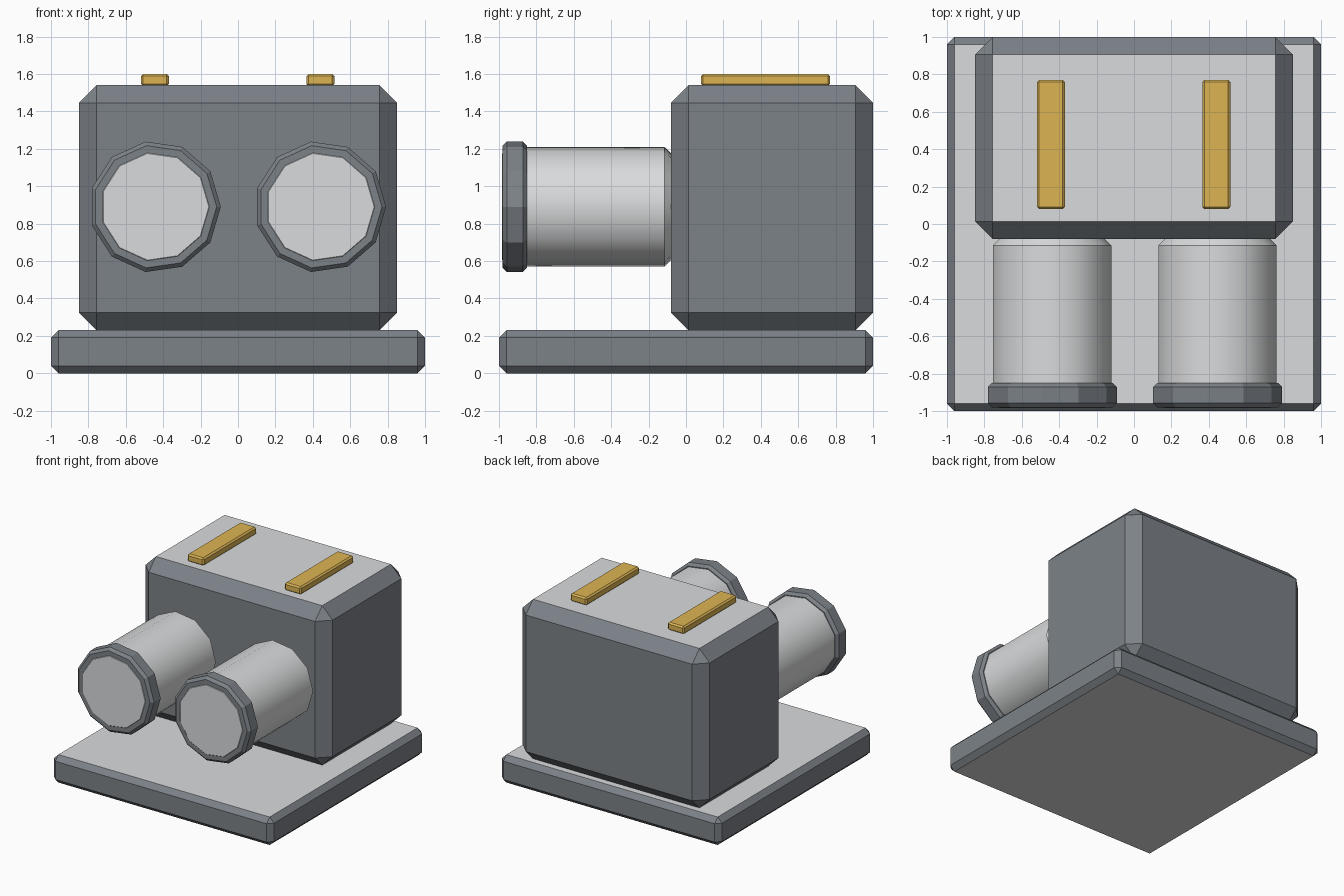
import bpy, bmesh, math

if "Cube" in bpy.data.objects:
    bpy.data.objects.remove(bpy.data.objects["Cube"])


def material(name, rgb):
    m = bpy.data.materials.new(name)
    m.diffuse_color = (*rgb, 1)
    m.use_nodes = True
    m.node_tree.nodes["Principled BSDF"].inputs["Base Color"].default_value = m.diffuse_color
    return m


DARK = material("dark grey", (0.202, 0.223, 0.246))
LIGHT = material("light grey", (0.70, 0.708, 0.716))
GOLD = material("gold", (0.716, 0.456, 0.087))


def finish(name, bm, mats):
    bmesh.ops.recalc_face_normals(bm, faces=bm.faces[:])
    mesh = bpy.data.meshes.new(name)
    bm.to_mesh(mesh)
    bm.free()
    for m in mats:
        mesh.materials.append(m)
    ob = bpy.data.objects.new(name, mesh)
    bpy.context.collection.objects.link(ob)
    return ob


def box(name, lo, hi, bevel, mats):
    """Chamfered box; a second material goes on the level faces."""
    bm = bmesh.new()
    bmesh.ops.create_cube(bm, size=1)
    for v in bm.verts:
        v.co = [(a + b) / 2 + c * (b - a) for a, b, c in zip(lo, hi, v.co)]
    bmesh.ops.bevel(bm, geom=bm.edges[:], offset=bevel, segments=1,
                    profile=0.5, affect='EDGES')
    bm.normal_update()
    for f in bm.faces:
        f.material_index = int(len(mats) > 1 and abs(f.normal.z) > 0.9)
    return finish(name, bm, mats)


def barrel(name, cx, cz, profile, mat, sides=11):
    """Closed solid turned about the y axis from (y, radius) pairs."""
    bm = bmesh.new()
    rings = []
    for y, r in profile:
        rings.append([bm.verts.new((cx + r * math.cos(2 * math.pi * i / sides), y,
                                    cz + r * math.sin(2 * math.pi * i / sides)))
                      for i in range(sides)])
    for a, b in zip(rings, rings[1:]):
        for i in range(sides):
            j = (i + 1) % sides
            bm.faces.new((a[i], a[j], b[j], b[i]))
    bm.faces.new(rings[0])
    bm.faces.new(rings[-1])
    return finish(name, bm, [mat])


# base slab and main housing, with light level faces
box("base", (-1, -1, 0), (1, 1, 0.23), 0.04, [DARK, LIGHT])
box("housing", (-0.85, -0.08, 0.23), (0.85, 1, 1.54), 0.094, [DARK, LIGHT])

for side, cx in (("left", -0.444), ("right", 0.44)):
    # gold strip on the roof
    box(side + "_roof_strip", (cx - 0.075, 0.08, 1.535), (cx + 0.075, 0.77, 1.6),
        0.012, [GOLD])
    # smooth barrel reaching through the collar
    ob = barrel(side + "_barrel", cx, 0.89,
                [(-0.983, 0.288), (-0.948, 0.323), (-0.115, 0.323), (-0.08, 0.288)], LIGHT)
    bpy.ops.object.select_all(action='DESELECT')
    ob.select_set(True)
    bpy.context.view_layer.objects.active = ob
    bpy.ops.object.shade_smooth_by_angle(angle=math.radians(40))
    # flat-shaded collar round the front end
    barrel(side + "_collar", cx, 0.89,
           [(-0.98, 0.33), (-0.958, 0.352), (-0.872, 0.352), (-0.85, 0.33)], DARK)
